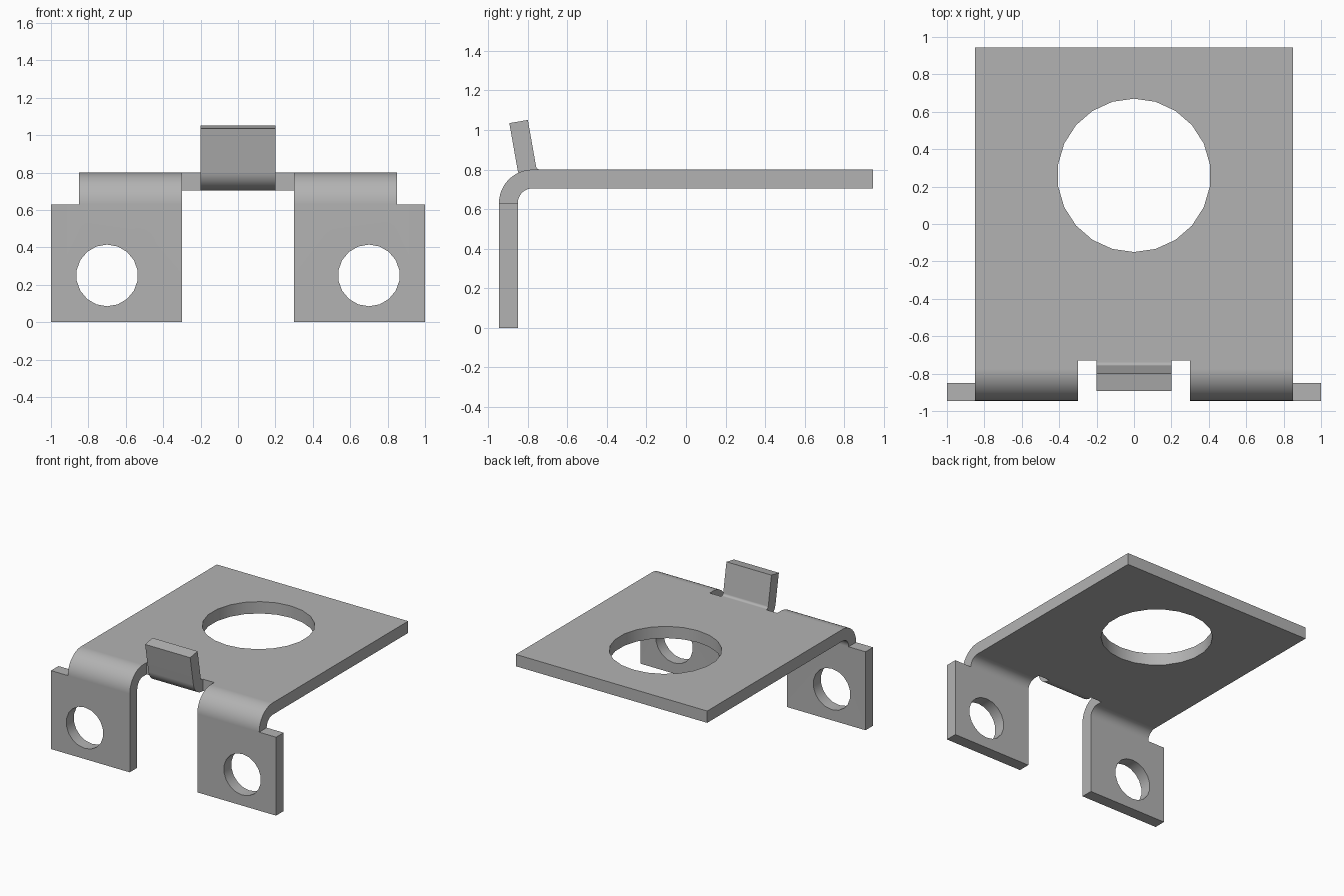
import bpy, bmesh, math
from mathutils import Matrix, Vector

if "Cube" in bpy.data.objects:
    bpy.data.objects.remove(bpy.data.objects["Cube"], do_unlink=True)

steel = bpy.data.materials.new("plain_grey_steel")
steel.use_nodes = True
grey = (0.45, 0.45, 0.45, 1)
steel.diffuse_color = grey
steel.node_tree.nodes["Principled BSDF"].inputs["Base Color"].default_value = grey

THICK = 0.095
TOP = 0.80
BACK, FRONT = 0.945, -0.945
BEND_R = 0.17                      # outer radius of the main bend
BEND_Z = TOP - BEND_R


def add_object(name, bm):
    bmesh.ops.recalc_face_normals(bm, faces=bm.faces[:])
    mesh = bpy.data.meshes.new(name)
    bm.to_mesh(mesh)
    bm.free()
    mesh.materials.append(steel)
    obj = bpy.data.objects.new(name, mesh)
    bpy.context.collection.objects.link(obj)
    return obj


def extrude_profile(name, points, half_width):
    """Extrude a closed (y, z) outline across x."""
    bm = bmesh.new()
    face = bm.faces.new([bm.verts.new((-half_width, y, z)) for y, z in points])
    new = bmesh.ops.extrude_face_region(bm, geom=[face])["geom"]
    verts = [v for v in new if isinstance(v, bmesh.types.BMVert)]
    bmesh.ops.translate(bm, verts=verts, vec=(2 * half_width, 0, 0))
    return add_object(name, bm)


def arc(cy, cz, r, start, end, steps):
    angles = [math.radians(start + (end - start) * i / steps) for i in range(steps + 1)]
    return [(cy + r * math.cos(a), cz + r * math.sin(a)) for a in angles]


def box_cutter(low, high):
    low, high = Vector(low), Vector(high)
    bm = bmesh.new()
    bmesh.ops.create_cube(bm, size=1, matrix=Matrix.Translation((low + high) / 2)
                          @ Matrix.Diagonal((*(high - low), 1)))
    return add_object("cutter", bm)


def round_cutter(center, radius, sides, tilt):
    bm = bmesh.new()
    bmesh.ops.create_cone(bm, cap_ends=True, segments=sides, radius1=radius,
                          radius2=radius, depth=0.4,
                          matrix=Matrix.Translation(center) @ Matrix.Rotation(tilt, 4, 'X'))
    return add_object("cutter", bm)


def cut(obj, cutter):
    cutter.hide_render = True
    mod = obj.modifiers.new("cut", 'BOOLEAN')
    mod.operation, mod.solver, mod.object = 'DIFFERENCE', 'EXACT', cutter
    bpy.context.view_layer.objects.active = obj
    bpy.ops.object.modifier_apply(modifier=mod.name)
    bpy.data.objects.remove(cutter, do_unlink=True)


def smooth(obj):
    bpy.ops.object.select_all(action='DESELECT')
    obj.select_set(True)
    bpy.context.view_layer.objects.active = obj
    bpy.ops.object.shade_smooth_by_angle(angle=math.radians(30))
    mod = obj.modifiers.new("even_shading", 'WEIGHTED_NORMAL')
    mod.keep_sharp = True


# Bent sheet: top plate, rounded bend and front flange
bend_y = FRONT + BEND_R
outline = [(BACK, TOP)]
outline += arc(bend_y, BEND_Z, BEND_R, 90, 180, 12)
outline += [(FRONT, 0), (FRONT + THICK, 0)]
outline += arc(bend_y, BEND_Z, BEND_R - THICK, 180, 90, 12)
outline += [(BACK, TOP - THICK)]
bracket = extrude_profile("bracket_plate", outline, 1.0)

# Narrow the plate and bend beside the wider mounting ears
NOTCH_Y = -0.73
for side in (-1, 1):
    inner, outer = sorted((side * 0.85, side * 1.2))
    cut(bracket, box_cutter((inner, -1.2, BEND_Z), (outer, 1.2, 1)))

# Gap between the ears
cut(bracket, box_cutter((-0.3, -1.2, -0.2), (0.3, NOTCH_Y, 1)))

# Large plate hole and the two ear holes
cut(bracket, round_cutter((0, 0.26, TOP - THICK / 2), 0.41, 22, 0))
for side in (-1, 1):
    cut(bracket, round_cutter((side * 0.7, FRONT + THICK / 2, 0.25), 0.165, 18, math.pi / 2))
smooth(bracket)

# Upturned centre tab, leaning slightly forward
small_r = 0.02
tab_y, tab_z = NOTCH_Y - 0.008, TOP + small_r
lean = math.radians(10)
rise = Vector((-math.sin(lean), math.cos(lean))) * 0.238
under = arc(tab_y, tab_z, small_r + THICK, 270, 190, 10)
over = arc(tab_y, tab_z, small_r, 190, 270, 10)
tips = [tuple(Vector(p) + rise) for p in (under[-1], over[0])]
tab = extrude_profile("upturned_tab", [(NOTCH_Y, TOP - THICK)] + under + tips + over
                      + [(NOTCH_Y, TOP)], 0.2)
smooth(tab)
